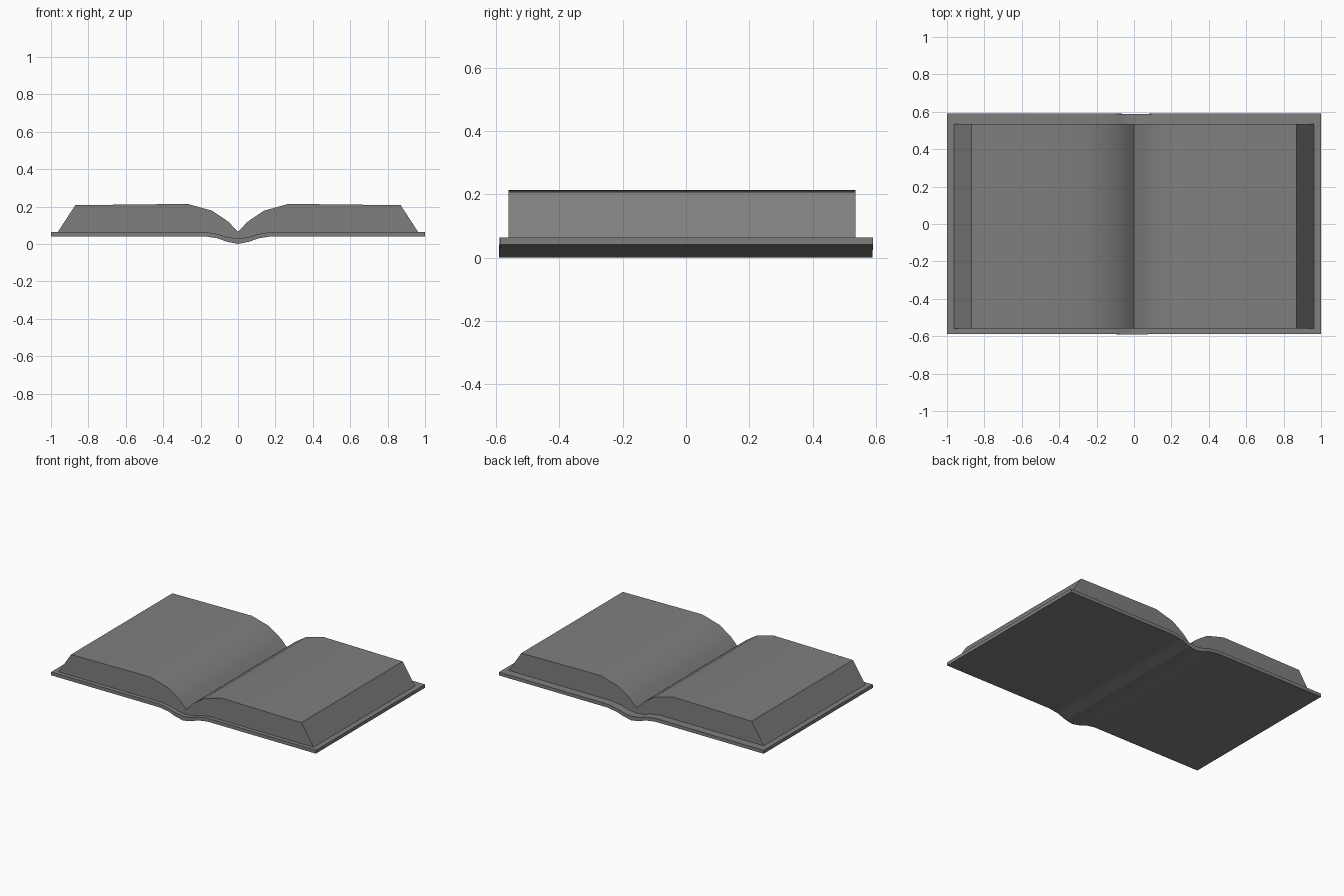
import bpy, bmesh, math

if "Cube" in bpy.data.objects:
    bpy.data.objects.remove(bpy.data.objects["Cube"])

grey = bpy.data.materials.new("dark_grey")
grey.diffuse_color = (0.212, 0.212, 0.212, 1)
grey.use_nodes = True
grey.node_tree.nodes["Principled BSDF"].inputs["Base Color"].default_value = grey.diffuse_color


def extrude_profile(name, profile, y0, y1, angle):
    """Extrude a closed x-z outline along y."""
    bm = bmesh.new()
    front = [bm.verts.new((x, y0, z)) for x, z in profile]
    back = [bm.verts.new((x, y1, z)) for x, z in profile]
    n = len(profile)
    bm.faces.new(front)
    bm.faces.new(back[::-1])
    for i in range(n):
        j = (i + 1) % n
        bm.faces.new((front[i], back[i], back[j], front[j]))
    bmesh.ops.recalc_face_normals(bm, faces=bm.faces)
    me = bpy.data.meshes.new(name)
    bm.to_mesh(me)
    bm.free()
    me.materials.append(grey)
    ob = bpy.data.objects.new(name, me)
    bpy.context.collection.objects.link(ob)
    bpy.context.view_layer.objects.active = ob
    ob.select_set(True)
    bpy.ops.object.shade_smooth_by_angle(angle=math.radians(angle))
    ob.select_set(False)
    return ob


def mirrored(half):
    """Complete a left-to-right line from its right half, starting at x = 0."""
    return [(-x, z) for x, z in half[:0:-1]] + half


# Cover: two flat boards joined by a sagging spine
top = [(0, 0.03), (0.06, 0.037), (0.11, 0.053), (0.18, 0.064), (1, 0.064)]
bottom = [(0, 0.0), (0.06, 0.012), (0.11, 0.03), (0.18, 0.041), (1, 0.041)]
cover = extrude_profile("cover", mirrored(bottom) + mirrored(top)[::-1],
                        -0.588, 0.59, 30)
for v in cover.data.vertices:
    if abs(v.co.x) < 0.08:
        v.co.y -= 0.002

# Page blocks: rounded into the gutter, slanted at the outer edge
pages = [(0, 0.065), (0.05, 0.117), (0.075, 0.135), (0.14, 0.178), (0.27, 0.214),
         (0.62, 0.21), (0.87, 0.207), (0.963, 0.064)] + top[3::-1]
for name, s in (("right_pages", 1), ("left_pages", -1)):
    extrude_profile(name, [(s * x, z) for x, z in pages], -0.56, 0.535, 30)
